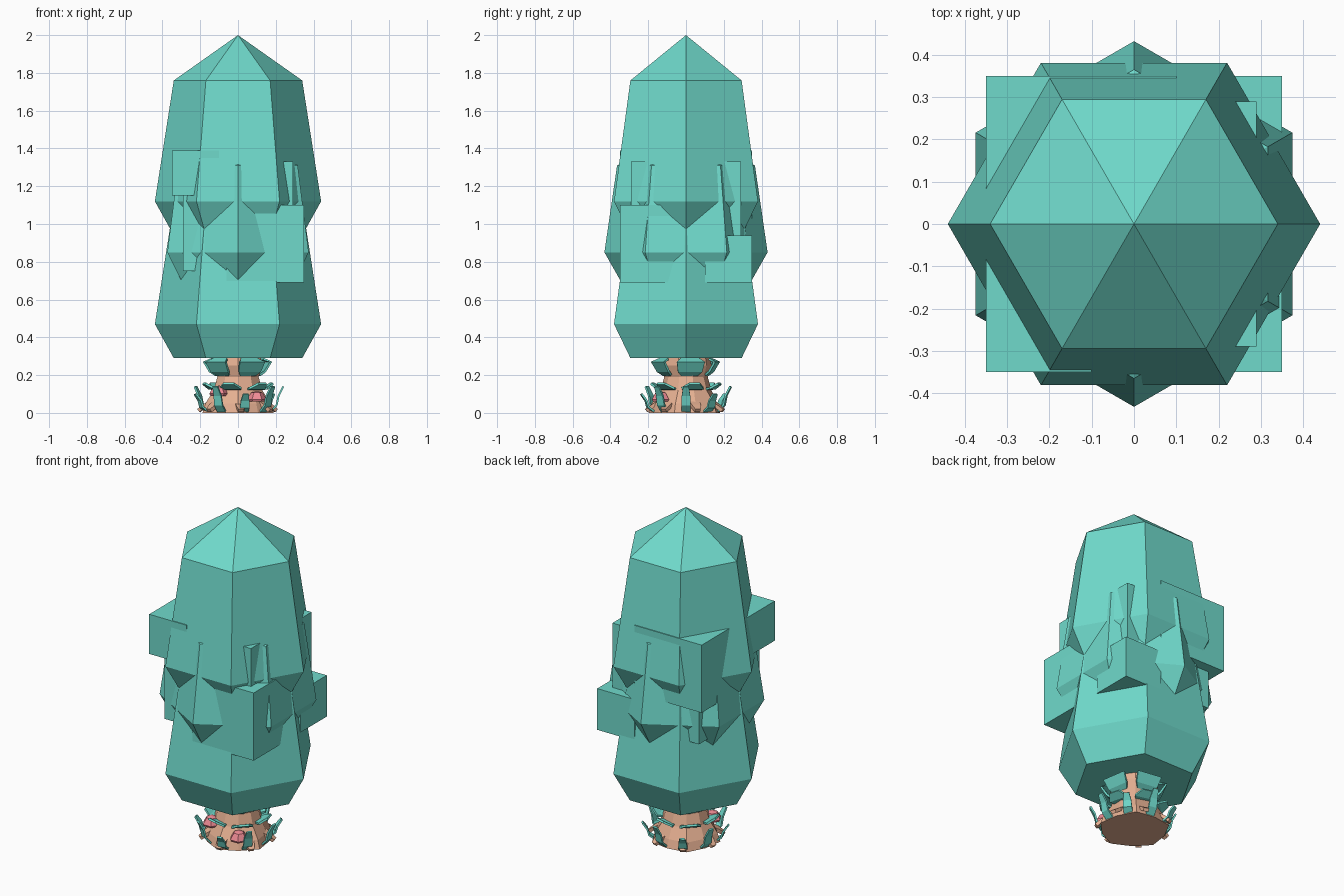
import bpy, math
from math import pi, cos, sin

if "Cube" in bpy.data.objects:
    bpy.data.objects.remove(bpy.data.objects["Cube"])


def material(name, rgb):
    m = bpy.data.materials.new(name)
    m.diffuse_color = (*rgb, 1)
    m.use_nodes = True
    m.node_tree.nodes["Principled BSDF"].inputs["Base Color"].default_value = m.diffuse_color
    return m


LEAF = material("leaf_teal", (0.16, 0.70, 0.60))
BARK = material("bark_tan", (0.80, 0.44, 0.29))
PINK = material("cap_pink", (0.87, 0.26, 0.30))


def add_mesh(name, verts, faces, mat):
    me = bpy.data.meshes.new(name)
    me.from_pydata(verts, [], faces)
    me.materials.append(mat)
    ob = bpy.data.objects.new(name, me)
    bpy.context.collection.objects.link(ob)
    return ob


def lathe(name, profile, sides, mat, center=(0, 0), turn=0.0, flare=0.0):
    """Faceted solid from (radius, z) points; radius 0 on the last point makes a tip."""
    verts, faces = [], []
    tip = profile[-1][0] == 0
    rings = profile[:-1] if tip else profile
    for k, (r, z) in enumerate(rings):
        for i in range(sides):
            a = turn + 2 * pi * i / sides
            rr = r * (1 + flare * (i % 2)) if k < 2 else r
            verts.append((center[0] + rr * cos(a), center[1] + rr * sin(a), z))
    for k in range(len(rings) - 1):
        for i in range(sides):
            j = (i + 1) % sides
            b = k * sides
            faces.append((b + i, b + j, b + sides + j, b + sides + i))
    faces.append(tuple(reversed(range(sides))))
    top = (len(rings) - 1) * sides
    if tip:
        verts.append((center[0], center[1], profile[-1][1]))
        faces += [(top + i, top + (i + 1) % sides, len(verts) - 1) for i in range(sides)]
    else:
        faces.append(tuple(range(top, top + sides)))
    return add_mesh(name, verts, faces, mat)


def box(name, lo, hi, mat):
    bpy.ops.mesh.primitive_cube_add(size=1, location=[(a + b) / 2 for a, b in zip(lo, hi)])
    ob = bpy.context.object
    ob.name = name
    ob.scale = [b - a for a, b in zip(lo, hi)]
    ob.data.materials.append(mat)
    return ob


def strip(name, path, angle, widths, thick, mat):
    """Bent leaf: (radius, z) path swept sideways, facing out along angle."""
    out, side = (cos(angle), sin(angle)), (-sin(angle), cos(angle))
    verts, faces = [], []
    for (r, z), w in zip(path, widths):
        for s in (-w / 2, w / 2):
            verts.append((out[0] * r + side[0] * s, out[1] * r + side[1] * s, z))
    for i in range(len(path) - 1):
        faces.append((2 * i, 2 * i + 1, 2 * i + 3, 2 * i + 2))
    ob = add_mesh(name, verts, faces, mat)
    mod = ob.modifiers.new("thickness", 'SOLIDIFY')
    mod.thickness = thick
    mod.offset = 0
    return ob


# Foliage: two stacked six-sided crowns with a shorter one turned between them
for name, z in (("lower_crown", 0.29), ("upper_crown", 0.94)):
    lathe(name, [(0.34, z), (0.44, z + 0.18), (0.34, z + 0.82), (0, z + 1.06)], 6, LEAF)
lathe("middle_crown", [(0.33, 0.67), (0.432, 0.85), (0.365, 1.31), (0, 1.5)], 6, LEAF, turn=pi / 6)

# Foliage blocks poking out of the crowns
box("core_block", (-0.29, -0.29, 0.75), (0.29, 0.29, 1.33), LEAF)
box("front_right_block", (-0.06, -0.35, 0.69), (0.35, 0.06, 1.10), LEAF)
box("back_left_block", (-0.35, -0.06, 0.98), (0.10, 0.35, 1.39), LEAF)
box("front_left_block", (-0.35, -0.35, 1.15), (-0.10, -0.07, 1.39), LEAF)
box("back_right_block", (0.10, 0.10, 0.69), (0.35, 0.35, 0.94), LEAF)

# Trunk with a flared foot
lathe("trunk", [(0.18, 0), (0.165, 0.05), (0.135, 0.12), (0.115, 0.19), (0.135, 0.25), (0.12, 0.34)],
      10, BARK, turn=pi / 10, flare=0.1)

# Small root stubs around the foot
for i in range(7):
    a = 2 * pi * i / 7 + 0.3
    strip("root", [(0.14, 0.06), (0.18, 0.035), (0.21, 0.012)], a, [0.06, 0.05, 0.03], 0.02, BARK)

# Leaves hanging round the trunk in two rows
for i in range(5):
    a = 2 * pi * i / 5 - 1.1
    strip("upper_trunk_leaf", [(0.11, 0.20), (0.135, 0.22), (0.165, 0.27), (0.13, 0.285)], a,
          [0.09, 0.13, 0.15, 0.10], 0.012, LEAF)
for i in range(6):
    a = 2 * pi * i / 6 + 0.25
    strip("lower_trunk_leaf", [(0.11, 0.125), (0.145, 0.13), (0.185, 0.155)], a,
          [0.08, 0.12, 0.06], 0.012, LEAF)

# Curved grass blades around the base
for i in range(9):
    a = 2 * pi * i / 9
    h = 0.14 if i % 2 == 0 else 0.10
    strip("grass_blade", [(0.17, 0.005), (0.205, 0.3 * h), (0.215, 0.65 * h), (0.24, h)], a,
          [0.05, 0.05, 0.045, 0.03], 0.01, LEAF)

# Pink mushroom caps on the front
for x, y, z in ((0.10, -0.135, 0.06), (-0.10, -0.11, 0.09)):
    lathe("mushroom_cap", [(0.045, z), (0.052, z + 0.012), (0.03, z + 0.048), (0, z + 0.055)], 6, PINK, (x, y))
